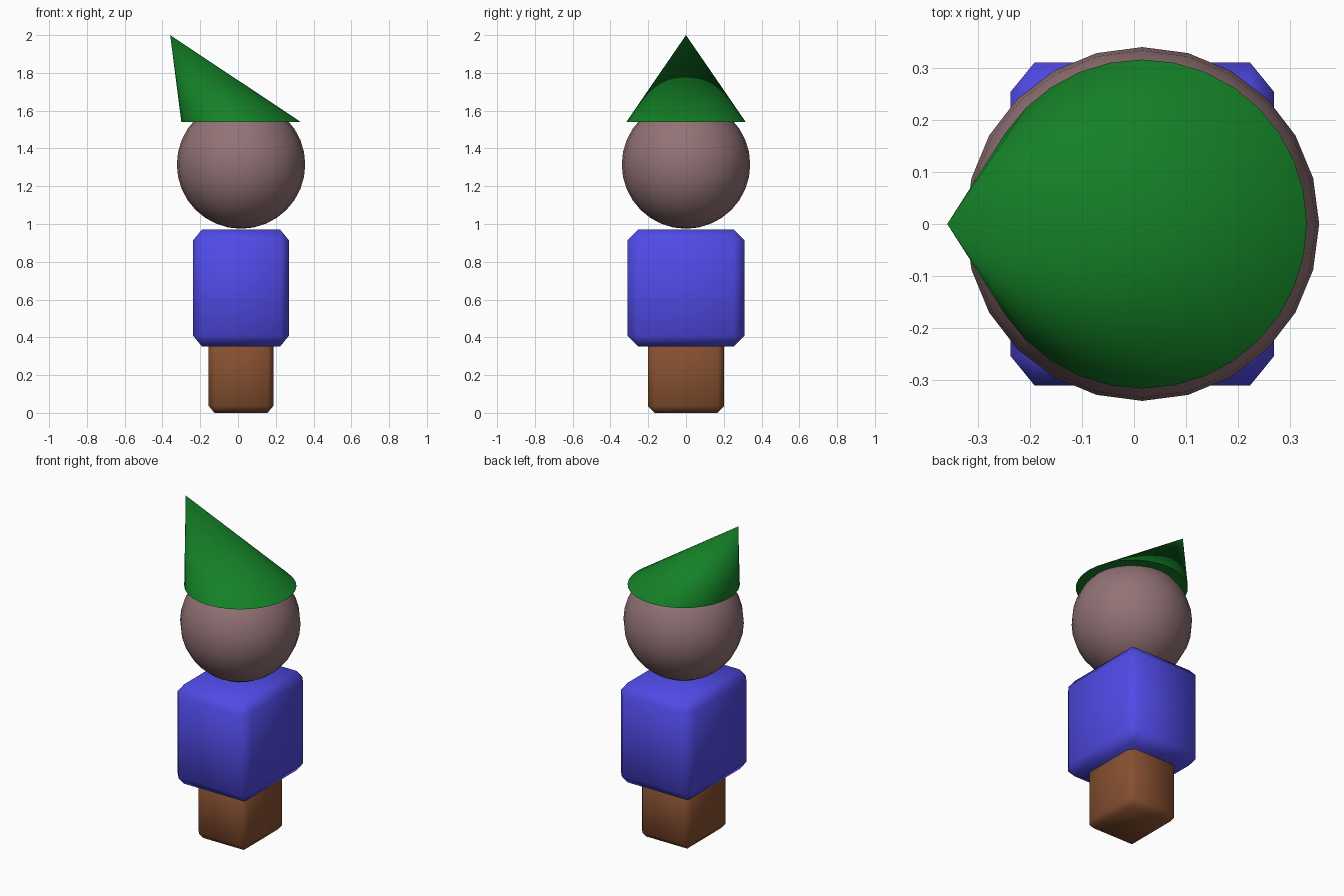
import bpy, bmesh, math

if "Cube" in bpy.data.objects:
    bpy.data.objects.remove(bpy.data.objects["Cube"])


def finish(obj, name, color, angle):
    obj.name = obj.data.name = name
    mat = bpy.data.materials.new(name + "_paint")
    mat.diffuse_color = (*color, 1)
    mat.use_nodes = True
    mat.node_tree.nodes["Principled BSDF"].inputs["Base Color"].default_value = mat.diffuse_color
    obj.data.materials.append(mat)
    bpy.ops.object.shade_smooth_by_angle(angle=math.radians(angle))


def chamfered_block(name, center, size, color):
    """Unit cube with a one-segment bevel, stretched to size."""
    bpy.ops.mesh.primitive_cube_add(size=1, location=center)
    obj = bpy.context.object
    bm = bmesh.new()
    bm.from_mesh(obj.data)
    bmesh.ops.bevel(bm, geom=bm.edges[:], offset=0.09, segments=1,
                    affect='EDGES', profile=0.5)
    bmesh.ops.scale(bm, vec=size, verts=bm.verts)
    bm.to_mesh(obj.data)
    bm.free()
    finish(obj, name, color, 80)


# Legs block, its top tucked into the body
chamfered_block("legs", (0.016, 0, 0.202), (0.342, 0.404, 0.404), (0.24, 0.08, 0.03))

# Body block
chamfered_block("body", (0.016, 0, 0.661), (0.506, 0.62, 0.618), (0.08, 0.07, 0.8))

# Round head
bpy.ops.mesh.primitive_uv_sphere_add(segments=24, ring_count=16, radius=0.34,
                                     location=(0.016, 0, 1.315))
finish(bpy.context.object, "head", (0.29, 0.17, 0.18), 80)

# Pointed hat: a cone whose tip is pulled over to the left
BASE_Z, TIP_Z = 1.54, 2.0
bpy.ops.mesh.primitive_cone_add(vertices=32, radius1=0.316, radius2=0,
                                depth=TIP_Z - BASE_Z,
                                location=(0.016, 0, (BASE_Z + TIP_Z) / 2))
hat = bpy.context.object
tip = max(hat.data.vertices, key=lambda v: v.co.z)
tip.co.x = -0.359 - 0.016
finish(hat, "hat", (0.007, 0.22, 0.02), 50)
